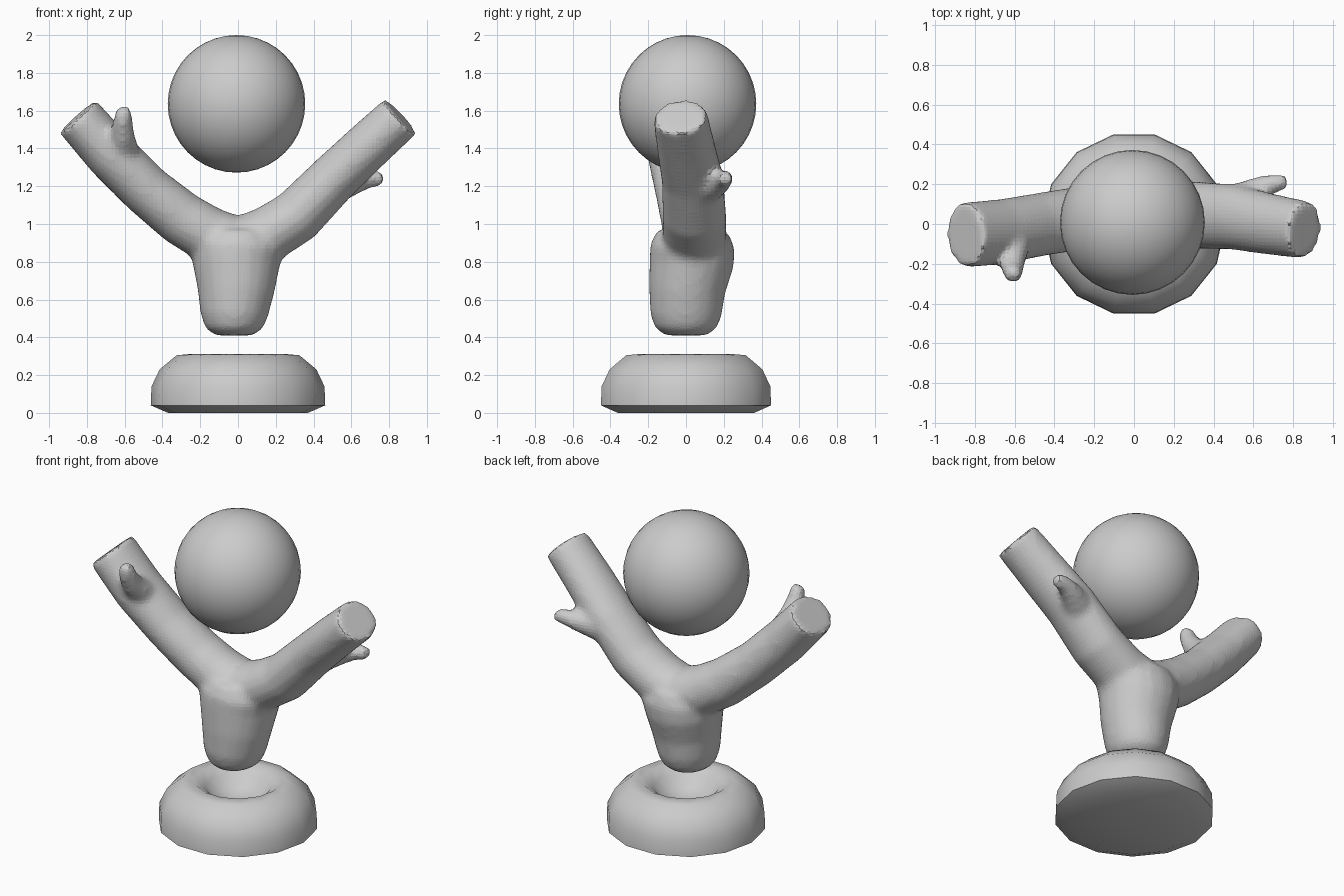
import bpy, math
from mathutils import Vector

if "Cube" in bpy.data.objects:
    bpy.data.objects.remove(bpy.data.objects["Cube"])


def make_object(name, verts, faces):
    mesh = bpy.data.meshes.new(name)
    mesh.from_pydata([tuple(v) for v in verts], [], faces)
    mesh.update()
    ob = bpy.data.objects.new(name, mesh)
    bpy.context.collection.objects.link(ob)
    return ob


def bridge(rows, n, offset=0):
    """Quads between rings of n points, with both ends capped."""
    faces = [tuple(offset + i for i in reversed(range(n)))]
    for r in range(rows - 1):
        for i in range(n):
            j = (i + 1) % n
            a = offset + r * n
            faces.append((a + i, a + j, a + n + j, a + n + i))
    faces.append(tuple(offset + (rows - 1) * n + i for i in range(n)))
    return faces


def tube(verts, faces, path, n=20):
    """Elliptical tube; each path point is x, y, z, radius in plane, radius in depth."""
    pts = [Vector(p[:3]) for p in path]
    start = len(verts)
    for k, p in enumerate(path):
        t = (pts[min(k + 1, len(pts) - 1)] - pts[max(k - 1, 0)]).normalized()
        u = Vector((0, 1, 0)).cross(t).normalized()
        v = t.cross(u)
        for i in range(n):
            a = 2 * math.pi * i / n
            verts.append(pts[k] + u * math.cos(a) * p[3] + v * math.sin(a) * p[4])
    faces.extend(bridge(len(path), n, start))


def smooth(ob, angle):
    bpy.ops.object.select_all(action='DESELECT')
    ob.select_set(True)
    bpy.context.view_layer.objects.active = ob
    bpy.ops.object.shade_smooth_by_angle(angle=math.radians(angle))


# Ball floating between the arms
bpy.ops.mesh.primitive_uv_sphere_add(segments=32, ring_count=20, radius=0.364,
                                     location=(-0.008, 0.008, 1.636))
ball = bpy.context.object
ball.name = "ball"
smooth(ball, 60)

# Forked branch: both arms, stem and two twigs fused together
v, f = [], []
tube(v, f, [(-0.85, -0.055, 1.57, 0.13, 0.165), (-0.67, -0.04, 1.365, 0.137, 0.165),
            (-0.485, -0.005, 1.18, 0.137, 0.16), (-0.30, 0.025, 1.03, 0.145, 0.16),
            (-0.15, 0.04, 0.94, 0.15, 0.165), (0.0, 0.045, 0.90, 0.145, 0.17),
            (0.15, 0.045, 0.94, 0.15, 0.17), (0.31, 0.045, 1.04, 0.145, 0.17),
            (0.50, 0.035, 1.235, 0.134, 0.165), (0.68, 0.0, 1.405, 0.13, 0.155),
            (0.86, -0.03, 1.57, 0.125, 0.145)])
tube(v, f, [(-0.02, 0.0, 0.41, 0.10, 0.11), (-0.02, 0.0, 0.45, 0.155, 0.165),
            (-0.02, 0.0, 0.52, 0.18, 0.19), (-0.01, 0.005, 0.65, 0.205, 0.203),
            (-0.01, 0.03, 0.80, 0.235, 0.225), (0.0, 0.035, 0.88, 0.25, 0.225),
            (0.0, 0.04, 0.96, 0.20, 0.19)])
tube(v, f, [(-0.61, -0.10, 1.38, 0.09, 0.09), (-0.61, -0.19, 1.47, 0.065, 0.065),
            (-0.61, -0.24, 1.55, 0.052, 0.052), (-0.605, -0.255, 1.60, 0.047, 0.047),
            (-0.605, -0.26, 1.62, 0.025, 0.025)], 12)
tube(v, f, [(0.53, 0.12, 1.20, 0.09, 0.09), (0.64, 0.185, 1.225, 0.06, 0.06),
            (0.71, 0.205, 1.24, 0.047, 0.047), (0.76, 0.21, 1.24, 0.04, 0.04),
            (0.775, 0.21, 1.24, 0.02, 0.02)], 12)
branch = make_object("forked_branch", v, f)
rm = branch.modifiers.new("fuse", 'REMESH')
rm.mode = 'VOXEL'
rm.voxel_size = 0.02
sm = branch.modifiers.new("soften", 'SMOOTH')
sm.factor = 0.5
sm.iterations = 8
smooth(branch, 60)

# Squashed round base with a hollow in the top
profile = [(0.05, 0.0), (0.37, 0.0), (0.462, 0.04), (0.458, 0.14), (0.415, 0.23),
           (0.325, 0.305), (0.25, 0.312), (0.19, 0.27), (0.14, 0.21), (0.05, 0.18)]
n = 14
v = []
for r, z in profile:
    for i in range(n):
        a = 2 * math.pi * i / n
        v.append((r * math.cos(a), r * math.sin(a), z))
base = make_object("hollow_base", v, bridge(len(profile), n))
smooth(base, 50)
